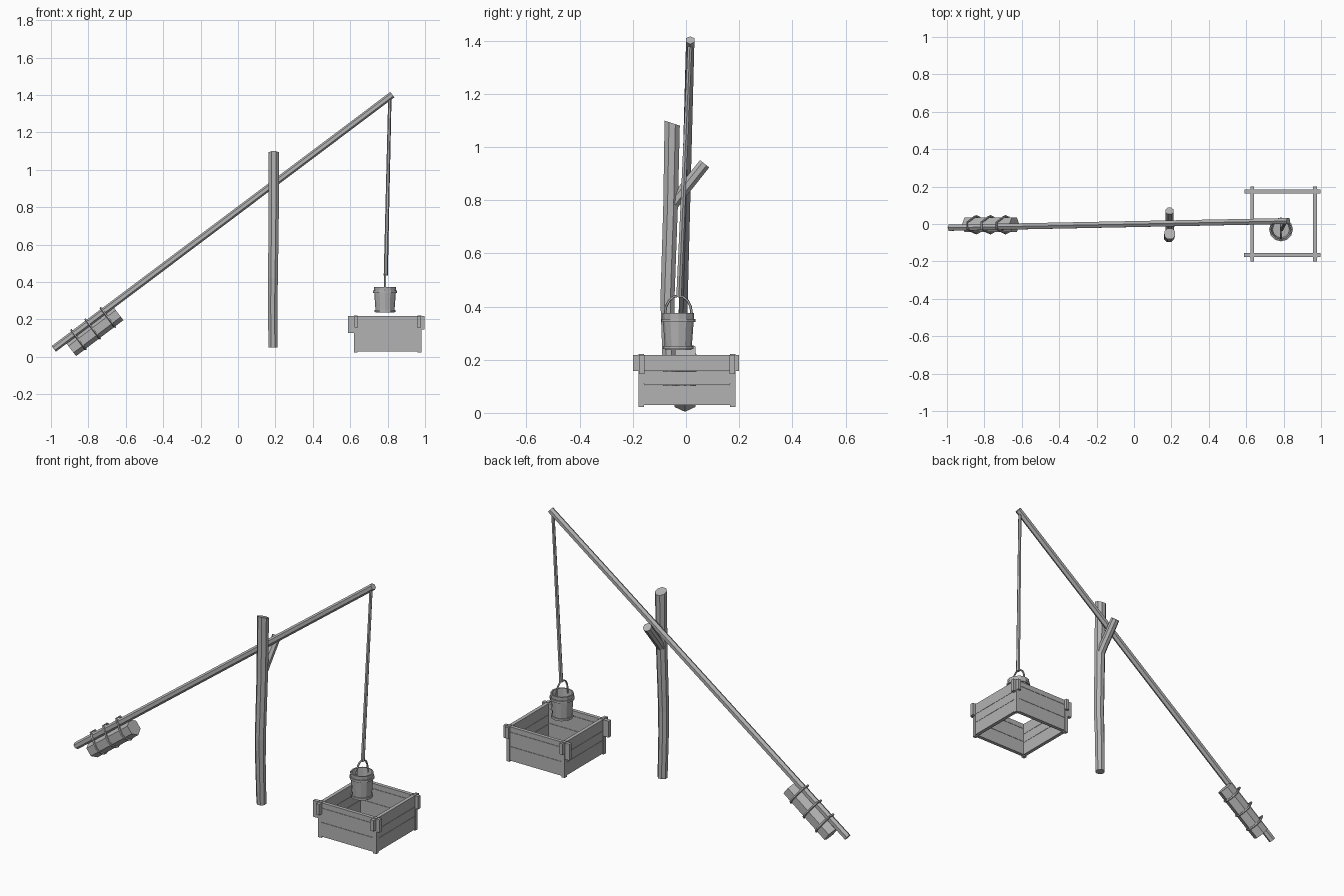
import bpy, bmesh
from math import sin, cos, pi, radians
from mathutils import Vector

cube = bpy.data.objects.get("Cube")
if cube:
    bpy.data.objects.remove(cube, do_unlink=True)

wood = bpy.data.materials.new("weathered grey")
wood.use_nodes = True
grey = (0.45, 0.45, 0.45, 1)
wood.diffuse_color = grey
wood.node_tree.nodes["Principled BSDF"].inputs["Base Color"].default_value = grey


def finish(name, bm):
    bmesh.ops.recalc_face_normals(bm, faces=bm.faces)
    mesh = bpy.data.meshes.new(name)
    bm.to_mesh(mesh)
    bm.free()
    mesh.materials.append(wood)
    obj = bpy.data.objects.new(name, mesh)
    bpy.context.collection.objects.link(obj)
    return obj


def bridge(bm, a, b):
    n = len(a)
    for i in range(n):
        bm.faces.new((a[i], a[(i + 1) % n], b[(i + 1) % n], b[i]))


def tube(name, points, radii, sides=8, closed=False, side=Vector((0, 1, 0)), turn=0.5):
    """Sweep a polygon along a path; radii run from first to last point."""
    pts = [Vector(p) for p in points]
    bm = bmesh.new()
    rings = []
    last = len(pts) - 1
    for i, p in enumerate(pts):
        before = pts[i - 1] if i or closed else p
        after = pts[(i + 1) % len(pts)] if i < last or closed else p
        t = (after - before).normalized()
        u = (side - t * side.dot(t)).normalized()
        v = t.cross(u)
        r = radii[0] + (radii[1] - radii[0]) * i / last
        rings.append([bm.verts.new(p + r * (u * cos(2 * pi * (k + turn) / sides)
                                            + v * sin(2 * pi * (k + turn) / sides)))
                      for k in range(sides)])
    for a, b in zip(rings, rings[1:]):
        bridge(bm, a, b)
    if closed:
        bridge(bm, rings[-1], rings[0])
    else:
        bm.faces.new(rings[0])
        bm.faces.new(rings[-1])
    return finish(name, bm)


def lathe(name, profile, center, sides=12, closed=False):
    """Turn (radius, height) pairs about a vertical axis."""
    bm = bmesh.new()
    rings = [[bm.verts.new((center[0] + r * cos(2 * pi * k / sides),
                            center[1] + r * sin(2 * pi * k / sides), z))
              for k in range(sides)] for r, z in profile]
    for a, b in zip(rings, rings[1:]):
        bridge(bm, a, b)
    if closed:
        bridge(bm, rings[-1], rings[0])
    else:
        bm.faces.new(rings[0])
        bm.faces.new(rings[-1])
    return finish(name, bm)


def plank(name, x, y, z):
    bm = bmesh.new()
    bmesh.ops.create_cube(bm, size=1)
    for v in bm.verts:
        v.co = [lo + (c + 0.5) * (hi - lo) for c, (lo, hi) in zip(v.co, (x, y, z))]
    return finish(name, bm)


# Upright forked post with a slanted top
post = tube("post", [(.187, -.06, .05), (.185, -.066, .28), (.187, -.07, .42),
                     (.191, -.058, .78), (.191, -.052, 1.09)], (.026, .031))
for v in post.data.vertices:
    if v.co.z > 1:
        v.co.z -= 0.32 * (v.co.y + 0.052)
tube("post_fork", [(.19, -.06, .77), (.19, -.03, .812), (.19, .07, .937)], (.025, .024))

# Long swinging beam
beam_low = Vector((-.985, -.02, .043))
beam_high = Vector((.825, .016, 1.402))
tube("beam", [beam_low, beam_high], (.019, .018), 6)

# Counterweight log tied below the low end
along = (beam_high - beam_low).normalized()
up = along.cross(Vector((0, -1, 0))).normalized()
if up.z < 0:
    up = -up
log_low = Vector((-.893, -.004, .04))
log_high = Vector((-.64, -.004, .232))
tube("counterweight_log", [log_low, log_high], (.045, .045), 6)

# Lashings looping around both log and beam
axis = (log_high - log_low).normalized()
for i, f in enumerate((0.2, 0.5, 0.82)):
    c = log_low.lerp(log_high, f)
    loop = [c + .046 * (Vector((0, cos(a), 0)) + up * sin(a))
            for a in (radians(150 + 30 * k) for k in range(9))]
    loop += [c + Vector((0, .012, 0)) + up * .082, c + Vector((0, -.022, 0)) + up * .082]
    tube(f"lashing_{i + 1}", loop, (.006, .006), 5, True, axis)

# Hanging pole
tube("hanging_pole", [(.812, .015, 1.39), (.79, -.027, .435)], (.009, .011), 6)

# Open bucket with hoops and a bail handle
bx, by = .786, -.029
lathe("bucket", [(.05, .237), (.06, .375), (.053, .375), (.045, .25)], (bx, by))
for name, r, z in (("upper_hoop", .058, .348), ("lower_hoop", .051, .246)):
    lathe(name, [(r - .003, z - .006), (r + .006, z - .006),
                 (r + .006, z + .006), (r - .003, z + .006)], (bx, by), closed=True)
arch = [(bx, by + .05 * cos(pi * k / 8), .375 + .066 * sin(pi * k / 8)) for k in range(9)]
arch = [(bx, by + .056, .345)] + arch + [(bx, by - .056, .345)]
tube("bucket_handle", arch, (.005, .005), 5, side=Vector((1, 0, 0)))

# Well frame: overlapping planks, open at top and bottom
x0, x1, y0, y1, t = .622, .978, -.176, .184, .02
gap = 0.0015
for name, y, left in (("front", y0, .587), ("back", y1 - t, .592)):
    for row, (lo, hi, a, b) in enumerate(((.03, .11, x0, x1), (.11, .19, x0, x1),
                                          (.19, .22, left, .998))):
        plank(f"{name}_plank_{row + 1}", (a, b), (y, y + t), (lo, hi - gap))
    for a, b, low in ((left, x0, .127), (x1, .998, .147)):
        plank(f"{name}_plank_end", (a, b), (y, y + t), (low, .19))
for name, x in (("right", x0), ("left", x1 - t)):
    for row, (lo, hi, ext) in enumerate(((.03, .105, 0), (.105, .157, 0), (.157, .22, 1))):
        a, b = (-.2, .2) if ext else (y0 + t, y1 - t)
        plank(f"{name}_plank_{row + 1}", (x, x + t), (a, b), (lo, hi - gap))

# Corner posts just proud of the planks
for x in (x0 + .008, x1 - .008):
    for y in (y0 + .008, y1 - .008):
        plank("corner_post", (x - .01, x + .01), (y - .01, y + .01), (.023, .222))
